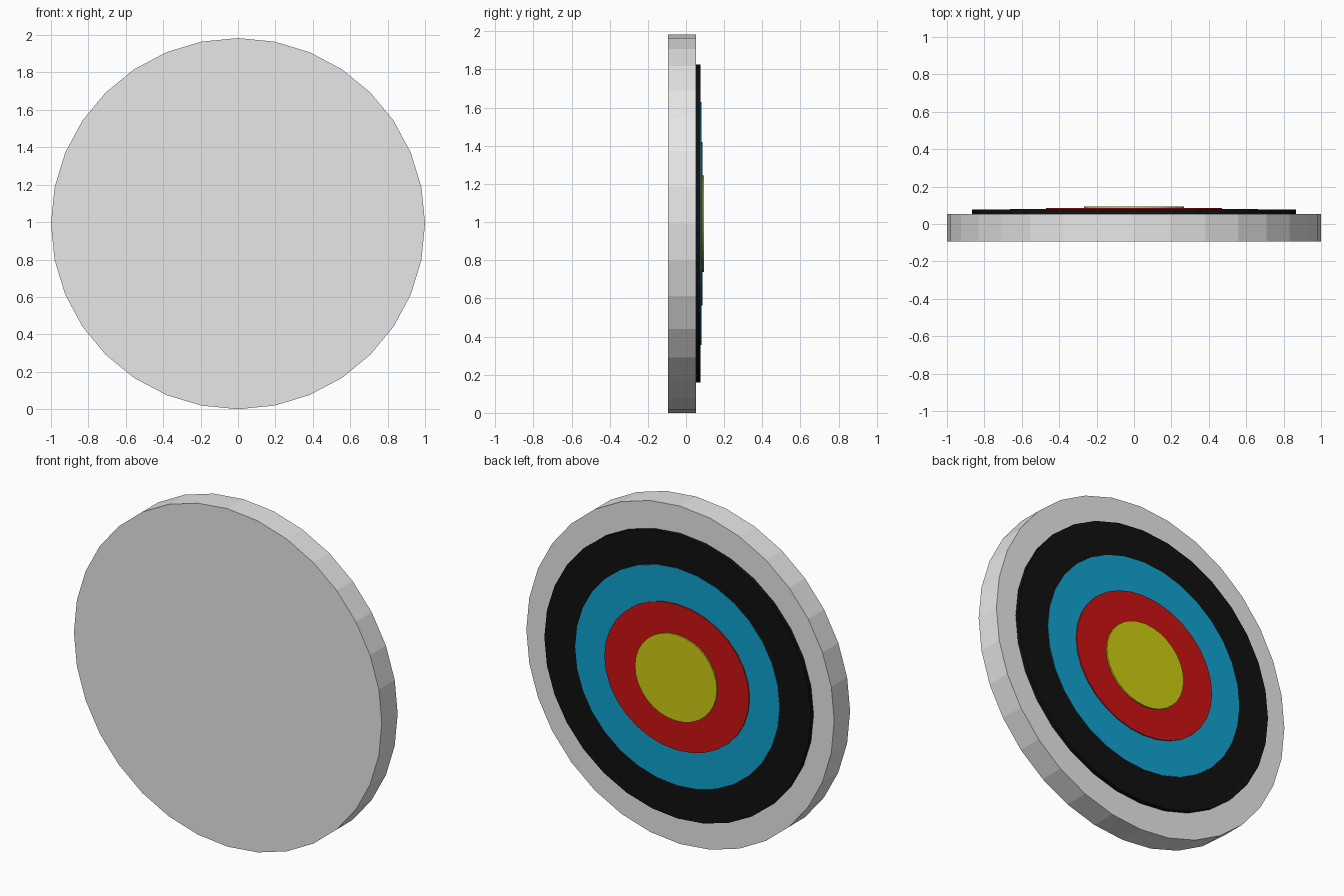
import bpy
import bmesh
import math

if "Cube" in bpy.data.objects:
    bpy.data.objects.remove(bpy.data.objects["Cube"])

CENTRE_Z = 0.992
SIDES = 32


def material(name, rgb):
    m = bpy.data.materials.new(name)
    m.diffuse_color = (*rgb, 1.0)
    m.use_nodes = True
    m.node_tree.nodes["Principled BSDF"].inputs["Base Color"].default_value = m.diffuse_color
    return m


def disc(name, rx, rz, y0, y1, mat):
    """Flat-faced elliptical disc standing upright, from y0 to y1."""
    bm = bmesh.new()
    ring = []
    for i in range(SIDES):
        a = 2 * math.pi * i / SIDES
        ring.append(bm.verts.new((rx * math.cos(a), y0, CENTRE_Z + rz * math.sin(a))))
    face = bm.faces.new(ring)
    ext = bmesh.ops.extrude_face_region(bm, geom=[face], use_keep_orig=True)
    moved = [v for v in ext["geom"] if isinstance(v, bmesh.types.BMVert)]
    bmesh.ops.translate(bm, verts=moved, vec=(0, y1 - y0, 0))
    bmesh.ops.recalc_face_normals(bm, faces=bm.faces[:])
    mesh = bpy.data.meshes.new(name)
    bm.to_mesh(mesh)
    bm.free()
    mesh.materials.append(mat)
    obj = bpy.data.objects.new(name, mesh)
    bpy.context.collection.objects.link(obj)
    return obj


grey = material("light grey", (0.80, 0.80, 0.80))
black = material("black", (0.005, 0.005, 0.005))
blue = material("blue", (0.005, 0.36, 0.63))
red = material("red", (0.61, 0.006, 0.006))
yellow = material("yellow", (0.61, 0.61, 0.006))

# Thick backing board
disc("target_board", 1.0, 0.992, -0.094, 0.053, grey)

# Stacked coloured discs, each a little prouder than the last
disc("black_ring", 0.866, 0.833, 0.053, 0.077, black)
disc("blue_ring", 0.664, 0.637, 0.077, 0.080, blue)
disc("red_ring", 0.470, 0.428, 0.080, 0.086, red)
disc("yellow_centre", 0.266, 0.253, 0.086, 0.094, yellow)
